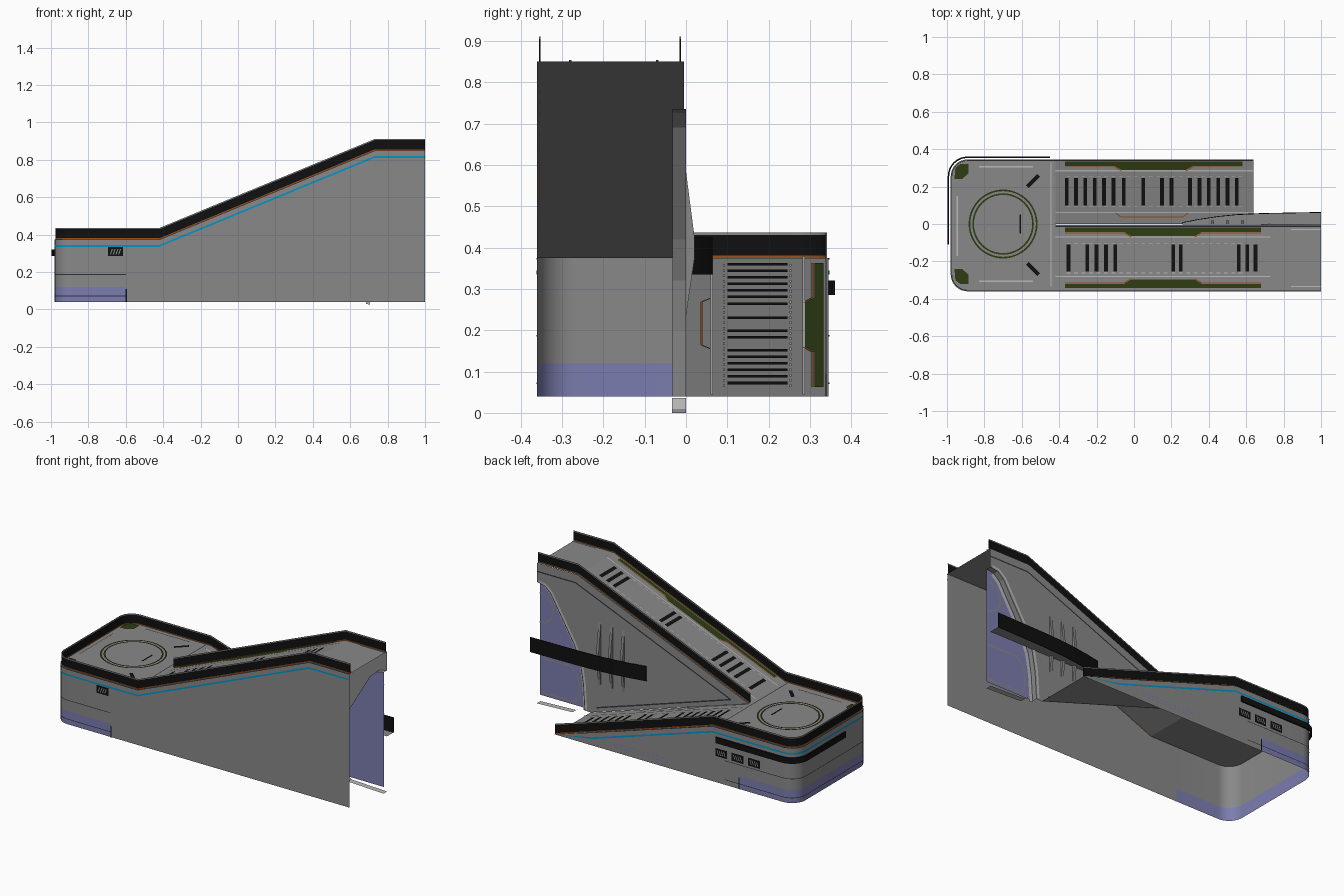
import bpy
from math import sin, cos, pi, hypot

cube = bpy.data.objects.get("Cube")
if cube:
    bpy.data.objects.remove(cube)


def material(name, rgb):
    m = bpy.data.materials.new(name)
    m.use_nodes = True
    m.diffuse_color = (*rgb, 1)
    m.node_tree.nodes["Principled BSDF"].inputs["Base Color"].default_value = (*rgb, 1)
    return m


GREY = material("concrete grey", (0.25, 0.25, 0.25))
LIGHT = material("light line", (0.5, 0.5, 0.5))
BLACK = material("black", (0.005, 0.005, 0.005))
PURPLE = material("soft purple", (0.2, 0.205, 0.43))
OLIVE = material("olive green", (0.028, 0.045, 0.007))
CYAN = material("cyan stripe", (0.0, 0.3, 0.6))
ORANGE = material("orange line", (0.32, 0.08, 0.01))
DARK = material("dark seam", (0.03, 0.03, 0.045))

FRONT, BACK, LEFT_END, BOTTOM = -0.36, 0.345, -0.98, 0.04
KINK, CREST, FOOT, LOW, HIGH = -0.42, 0.73, 0.64, 0.375, 0.85


def top(x, y):
    """Deck height: the front lane climbs, the back lane descends."""
    if x <= KINK:
        return LOW
    if y < 0:
        return min(HIGH, LOW + (HIGH - LOW) * (x - KINK) / (CREST - KINK))
    return max(BOTTOM, LOW + (BOTTOM - LOW) * (x - KINK) / (FOOT - KINK))


def mesh(name, verts, faces, mats, smooth=False, thick=0):
    me = bpy.data.meshes.new(name)
    me.from_pydata(verts, [], faces)
    me.validate()
    for m in mats:
        me.materials.append(m)
    ob = bpy.data.objects.new(name, me)
    bpy.context.scene.collection.objects.link(ob)
    if smooth:
        bpy.ops.object.select_all(action='DESELECT')
        ob.select_set(True)
        bpy.context.view_layer.objects.active = ob
        bpy.ops.object.shade_smooth_by_angle(angle=0.6)
    if thick:
        mod = ob.modifiers.new("thickness", 'SOLIDIFY')
        mod.thickness, mod.offset = thick, 0
    return ob


def sheet(name, rows, mats, **kw):
    """Skin a grid of point rows."""
    n = len(rows[0])
    faces = [(r * n + i, r * n + i + 1, (r + 1) * n + i + 1, (r + 1) * n + i)
             for r in range(len(rows) - 1) for i in range(n - 1)]
    return mesh(name, [p for row in rows for p in row], faces, mats, **kw)


def trail(x_front=1, x_back=FOOT, off=0, y_left=None):
    """Plan outline running along the front, round the left end, and along the back."""
    f, b, l, r = FRONT - off, BACK + off, LEFT_END - off, 0.09 + off
    stops = (CREST, 0.387, KINK, -0.6)
    pts = []
    if y_left is None:
        pts = [(x_front, f)] + [(x, f) for x in stops if x < x_front]
        pts += [(l + r - r * sin(a * pi / 16), f + r - r * cos(a * pi / 16)) for a in range(9)]
    else:
        pts = [(l, y_left)]
    pts += [(l + r - r * cos(a * pi / 16), b - r + r * sin(a * pi / 16)) for a in range(9)]
    pts += [(x, b) for x in reversed(stops) if x < x_back] + [(x_back, b)]
    return pts


def band(name, path, lo, hi, mat, relative=True, **kw):
    z = lambda x, y: top(x, y) if relative else 0
    rows = [[(x, y, max(BOTTOM, z(x, y) + h)) for x, y in path] for h in (lo, hi)]
    return sheet(name, rows, [mat], **kw)


def plates(name, polys, place, mat):
    verts, faces = [], []
    for poly in polys:
        faces.append(range(len(verts), len(verts) + len(poly)))
        verts += [place(u, v) for u, v in poly]
    return mesh(name, verts, faces, [mat])


def rect(u0, u1, v0, v1):
    return [(u0, v0), (u1, v0), (u1, v1), (u0, v1)]


def stroke(pts, w):
    out = []
    for (a, b), (c, d) in zip(pts, pts[1:]):
        k = w / 2 / hypot(c - a, d - b)
        nx, ny = (b - d) * k, (c - a) * k
        out.append([(a + nx, b + ny), (c + nx, d + ny), (c - nx, d - ny), (a - nx, b - ny)])
    return out


def on_deck(x, y):
    return (x, y, top(x, y) + 0.004)


def on_plane(y):
    return lambda x, z: (x, y, z)


# Outer shell with a coloured base around the platform
path = trail()
rows = [[(x, y, min(z, top(x, y))) for x, y in path] for z in (BOTTOM, 0.12, 1)]
shell = sheet("outer_shell", rows, [GREY, PURPLE], smooth=True)
for p in shell.data.polygons:
    if p.center.x < -0.6 and p.center.z < 0.12:
        p.material_index = 1

# Decks
mesh("platform_deck", [(x, y, LOW) for x, y in trail(KINK, KINK)],
     [range(len(trail(KINK, KINK)))], [GREY])
for name, xs, y0, y1 in (("climbing_ramp", (KINK, CREST, 1), FRONT, -0.005),
                         ("descending_ramp", (KINK, FOOT), 0.0, BACK)):
    sheet(name, [[(x, y, top(x, y0 or y1)) for x in xs] for y in (y0, y1)], [GREY])

# Rails with grey caps and coloured trim
inner = [(1, -0.014), (CREST, -0.014), (KINK, -0.014)]
for name, route in (("outer_rail", trail(off=-0.006)), ("inner_rail", inner)):
    band(name, route, 0.006, 0.055, BLACK, thick=0.003)
    band(name + "_cap", route, 0.055, 0.061, GREY, thick=0.004)
    band(name + "_orange_trim", route, 0.0, 0.006, ORANGE, thick=0.002)
band("cyan_stripe", trail(off=0.002), -0.04, -0.03, CYAN)
band("shell_edge_seam", trail(off=0.002), -0.004, 0.0, DARK)
for z in (0.07, 0.185):
    band("platform_seam", trail(-0.6, -0.5, 0.002), z, z + 0.004, DARK, relative=False)

# Corner bumper
band("corner_bumper", trail(x_back=-0.45, off=0.012, y_left=-0.11), 0.285, 0.32, BLACK,
     relative=False, thick=0.008)

# Side vents and base marks
for y, spots, z in ((FRONT - 0.003, (-0.655,), 0.285), (BACK + 0.003, (-0.48, -0.59, -0.7), 0.2)):
    step = 0.002 if y > 0 else -0.002
    plates("vent", [rect(x - 0.04, x + 0.04, z, z + 0.048) for x in spots], on_plane(y), BLACK)
    plates("vent_slats", [[(x + d, z + 0.01), (x + d + 0.006, z + 0.01), (x + d + 0.016, z + 0.038),
                           (x + d + 0.01, z + 0.038)] for x in spots
                          for d in (-0.03, -0.015, 0, 0.014)], on_plane(y + step), GREY)
    plates("base_mark", [rect(-0.602, -0.594, BOTTOM, 0.11)], on_plane(y), BLACK)
plates("small_dashes", [rect(x * 0.03, x * 0.03 + 0.018, z, z + 0.008)
                        for x in range(-4, 8) for z in (0.07, 0.09)], on_plane(BACK + 0.003), PURPLE)

# Platform markings
for r in (0.18, 0.16):
    ring = [(-0.7 + r * cos(a * pi / 24), r * sin(a * pi / 24)) for a in range(49)]
    plates("ring_marking", stroke(ring, 0.009), on_deck, OLIVE)
plates("platform_slots", stroke([(-0.608, -0.05), (-0.608, 0.05)], 0.01)
       + stroke([(-0.57, 0.2), (-0.51, 0.26)], 0.02)
       + stroke([(-0.57, -0.21), (-0.51, -0.27)], 0.02), on_deck, BLACK)
plates("corner_patches", [[(-0.96, s * 0.24), (-0.92, s * 0.24), (-0.885, s * 0.27), (-0.885, s * 0.32),
                           (-0.93, s * 0.32), (-0.955, s * 0.3)] for s in (-1, 1)], on_deck, OLIVE)
plates("platform_lines", [rect(-0.948, -0.94, -0.17, 0.15), rect(-0.446, -0.44, -0.335, 0.33)]
       + [rect(-0.83, -0.54, s * 0.305 - 0.004, s * 0.305 + 0.004) for s in (-1, 1)], on_deck, LIGHT)

# Ramp slots
back_slots = [-0.36, -0.31, -0.26, -0.21, -0.16, -0.11, -0.055, 0.05, 0.15, 0.2] \
    + [0.3 + 0.05 * i for i in range(6)]
front_slots = [-0.35, -0.25, -0.2, -0.15, -0.1, 0.21, 0.25, 0.56, 0.605, 0.65]
plates("back_ramp_slots", [rect(x - 0.01, x + 0.01, 0.1, 0.245) for x in back_slots], on_deck, BLACK)
plates("front_ramp_slots", [rect(x - 0.01, x + 0.01, -0.255, -0.11) for x in front_slots], on_deck, BLACK)


# Olive side strips, widened in the middle, with an orange outline
def side_strip(edge, inward, x0, x1):
    m, h = (x0 + x1) / 2, 0.21
    profile = [(x0, 0.022), (m - h, 0.022), (m - h + 0.04, 0.045), (m + h - 0.04, 0.045),
               (m + h, 0.022), (x1, 0.022)]
    side = [(x, edge + inward * d) for x, d in profile]
    plates("olive_strip", [[(x0, edge)] + side + [(x1, edge)]], on_deck, OLIVE)
    plates("strip_outline", stroke([(x, y + inward * 0.005) for x, y in side[:3]], 0.005)
           + stroke([(x, y + inward * 0.005) for x, y in side[3:]], 0.005), on_deck, ORANGE)


side_strip(0.333, -1, -0.37, 0.58)
side_strip(-0.02, -1, -0.37, 0.68)
side_strip(-0.342, 1, -0.37, 0.68)
plates("back_ramp_outline", stroke([(-0.1, 0.06), (-0.07, 0.038), (0.26, 0.038), (0.29, 0.06)], 0.005),
       on_deck, ORANGE)

# Lane lines, solid and dashed
plates("lane_lines", [rect(KINK, x1, y - 0.003, y + 0.003) for y, x1 in
                      ((0.062, FOOT), (0.285, FOOT), (-0.07, CREST), (-0.28, CREST))]
       + [rect(0.84, 1, y - 0.003, y + 0.003) for y in (-0.03, -0.335)], on_deck, LIGHT)
plates("lane_dashes", [rect(x * 0.04, x * 0.04 + 0.02, y - 0.002, y + 0.002)
                       for x in range(-9, 15) for y in (0.092, 0.253, -0.103, -0.262)], on_deck, LIGHT)

# Middle wall, with a doorway open at its left end
arch = [(1, 0.735), (0.95, 0.725), (0.91, 0.69), (0.75, 0.42), (0.71, 0.32), (0.69, 0.2), (0.68, BOTTOM)]
plates("middle_wall", [[(KINK, LOW), (CREST, HIGH), (1, HIGH)] + arch + [(FOOT, BOTTOM)]],
       on_plane(-0.003), GREY)
plates("wall_seam", stroke([(1, 0.8), (0.74, 0.8), (-0.3, 0.37), (0.35, 0.16), (0.6, 0.08)], 0.008),
       on_plane(0.0), DARK)
sheet("door_jamb", [[(x, y, z) for x, z in arch] for y in (0, -0.033)], [GREY])
plates("door_panel", [arch + [(1, BOTTOM)]], on_plane(-0.032), PURPLE)
plates("door_frame", stroke([(x + 0.015, z - 0.012) for x, z in arch[1:]], 0.02), on_plane(-0.028), LIGHT)
lower = [(1, 0.27), (0.8, 0.27), (0.755, 0.24), (0.74, 0.19), (0.74, 0.09), (0.77, 0.06), (1, 0.06)]
window = [(1 - 0.09 * sin(a * pi / 10), 0.57 + 0.09 * cos(a * pi / 10)) for a in range(11)]
for line in (lower, window):
    plates("door_trim", stroke(line, 0.01), on_plane(-0.028), GREY)
plates("arch_surround", stroke([(x - 0.012, z + 0.008) for x, z in arch], 0.014), on_plane(0.002), LIGHT)
sheet("door_step", [[(0.73, y, 0.036), (0.76, y, 0.01), (1, y, 0.0)] for y in (-0.034, 0)], [LIGHT])

# Wall fins
for x in (0.42, 0.5, 0.58):
    fin = [(0, 0.22), (0.022, 0.37), (0.022, 0.43), (0, 0.6)]
    sheet("wall_fin", [[(x + d, y - 0.002, z) for y, z in fin] for d in (-0.008, 0.008)], [GREY])
    for d in (-0.008, 0.008):
        mesh("wall_fin_side", [(x + d, y - 0.002, z) for y, z in fin], [range(4)], [GREY])

# Curved balcony along the wall
curve = [(0.26, 0.008), (0.35, 0.025), (0.45, 0.04), (0.55, 0.05), (0.68, 0.056), (1, 0.062)]
band("balcony_rail", curve, 0.335, 0.425, BLACK, relative=False, thick=0.004)
sheet("balcony_floor", [[(x, y, 0.335) for x, y in curve], [(x, -0.002, 0.335) for x, y in curve]], [GREY])
